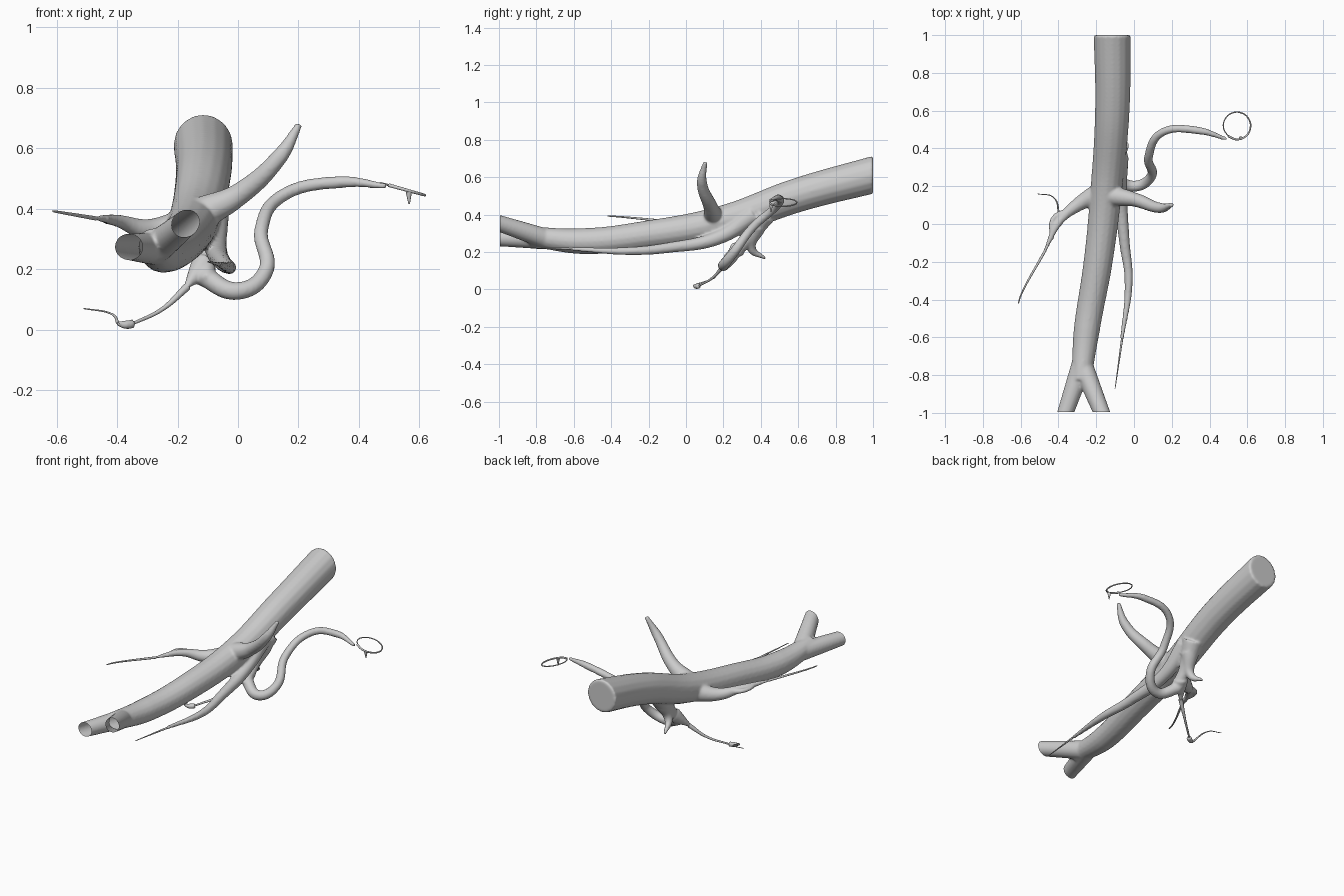
import bpy, bmesh
from math import sin, cos, radians
from mathutils import Vector

if "Cube" in bpy.data.objects:
    bpy.data.objects.remove(bpy.data.objects["Cube"])


def bake(ob):
    """Replace an object by its evaluated mesh."""
    bpy.context.view_layer.update()
    dg = bpy.context.evaluated_depsgraph_get()
    me = bpy.data.meshes.new_from_object(ob.evaluated_get(dg))
    name = ob.name
    bpy.data.objects.remove(ob)
    return add(name, me)


def add(name, data):
    ob = bpy.data.objects.new(name, data)
    bpy.context.collection.objects.link(ob)
    return ob


def tube(name, r0, r1, *path, power=2, tip=.5):
    """Round tube along a smooth path; radius eases from r0 to r1, the last point narrows by tip."""
    cu = bpy.data.curves.new(name, 'CURVE')
    cu.dimensions = '3D'
    cu.bevel_depth = 1
    cu.bevel_resolution = 6
    cu.use_fill_caps = True
    sp = cu.splines.new('BEZIER')
    last = len(path) - 1
    sp.bezier_points.add(last)
    for i, (bp, co) in enumerate(zip(sp.bezier_points, path)):
        bp.co = co
        bp.radius = (r1 + (r0 - r1) * (1 - i / last) ** power) * (tip if i == last else 1)
        bp.handle_left_type = bp.handle_right_type = 'AUTO'
    ob = bake(add(name, cu))
    for f in ob.data.polygons:
        f.use_smooth = True
    return ob


def cut(bm, y, sign):
    bmesh.ops.bisect_plane(bm, geom=bm.verts[:] + bm.edges[:] + bm.faces[:],
                           plane_co=(0, y, 0), plane_no=(0, sign, 0), clear_outer=True)


# Main vessel and its two-way fork
parts = [tube("main_vessel", .099, .062, (-.115, 1.03, .62), (-.115, .6, .505), (-.145, .2, .365),
              (-.19, -.2, .292), (-.25, -.56, .258), (-.28, -.83, .283), power=1, tip=.85)]
for end in ((-.38, -1.05, .275), (-.15, -1.05, .37)):
    parts.append(tube("fork", .055, .042, (-.275, -.74, .268), end, tip=1))

# Side branches
parts += [
    tube("branch_upper", .055, .024, (-.12, .15, .385), (0, .13, .445), (.14, .085, .575),
         (.203, .103, .68)),
    tube("branch_left", .06, .017, (-.17, .17, .34), (-.3, .1, .33), (-.39, .02, .358),
         (-.48, -.16, .37), tip=.4),
    tube("branch_left_split", .018, .012, (-.34, .07, .345), (-.426, .03, .36), (-.435, -.08, .365),
         tip=1),
    # web of branches hanging below
    tube("web_stem", .06, .028, (-.085, .42, .4), (-.11, .31, .25), (-.1, .22, .16), tip=1),
    tube("web_back", .05, .016, (-.09, .38, .34), (-.125, .35, .22), (-.15, .425, .165)),
    tube("web_front", .045, .014, (-.11, .28, .22), (-.178, .2, .133)),
    # winding branch and the long one beside the main vessel
    tube("branch_winding", .034, .02, (-.12, .25, .18), (0, .2, .128), (.09, .25, .19),
         (.077, .355, .33), (.15, .485, .445), (.34, .495, .488), (.49, .45, .475)),
    tube("branch_long", .052, .02, (-.08, .36, .4), (-.075, .18, .28), (-.05, -.1, .222),
         (-.028, -.3, .205), (-.064, -.61, .216)),
    tube("bulb_low", .016, .016, (-.345, .07, .02), (-.37, .055, .016), (-.4, .04, .02)),
]

# Fuse everything into one soft skin, with a flat top end
bm = bmesh.new()
for ob in parts:
    bm.from_mesh(ob.data)
    bpy.data.objects.remove(ob)
bmesh.ops.remove_doubles(bm, verts=bm.verts[:], dist=1e-6)
cut(bm, 1, 1)
bmesh.ops.holes_fill(bm, edges=[e for e in bm.edges if e.is_boundary])
tree = add("vessel_tree", bpy.data.meshes.new("vessel_tree"))
bm.to_mesh(tree.data)
bm.free()
rm = tree.modifiers.new("fuse", 'REMESH')
rm.mode = 'VOXEL'
rm.voxel_size = .007
sm = tree.modifiers.new("soften", 'SMOOTH')
sm.factor = .5
sm.iterations = 7
tree = bake(tree)

# Open the fork ends
bm = bmesh.new()
bm.from_mesh(tree.data)
cut(bm, -.995, -1)
for f in bm.faces:
    f.smooth = True
bm.to_mesh(tree.data)
bm.free()

# Hair-thin end vessels
tube("hair_left", .007, .003, (-.47, -.14, .368), (-.6, -.38, .39), (-.612, -.42, .392), tip=1)
tube("hair_low", .013, .005, (-.168, .21, .142), (-.25, .15, .068), (-.35, .07, .019), tip=1)
tube("hair_low_loop", .006, .002, (-.395, .042, .02), (-.425, .14, .055), (-.51, .16, .07), tip=1)
tube("hair_long", .006, .002, (-.062, -.6, .216), (-.1, -.87, .225), tip=1)
ring = [Vector((.545 + .072 * cos(a), .52 + .072 * sin(a), .465 - .02 * cos(a)))
        for a in map(radians, range(-130, 231, 40))]
tube("hair_winding_ring", .006, .003, *ring, tip=1)
tube("hair_drop", .01, .005, (.565, .455, .455), (.566, .455, .415))
